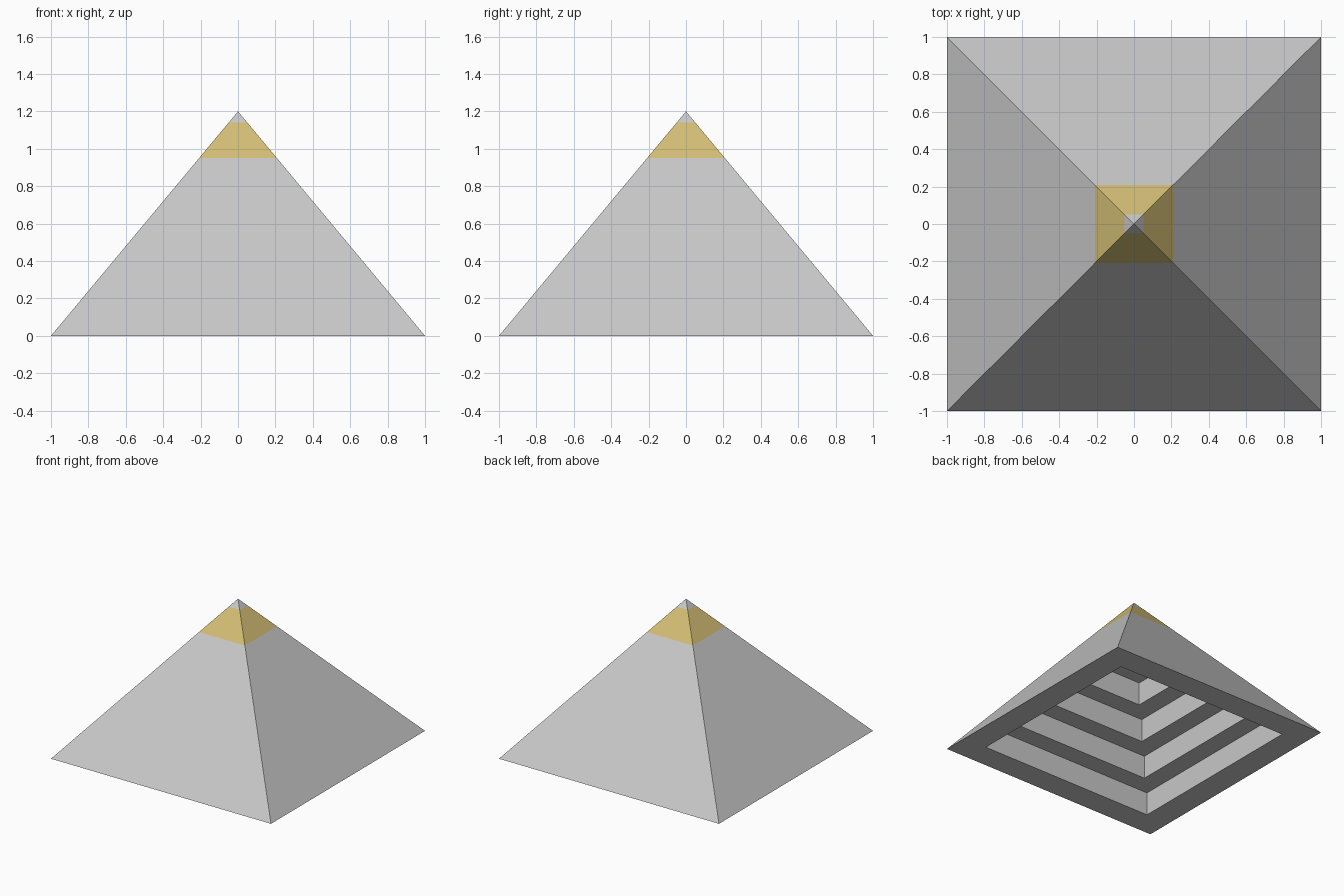
import bpy, bmesh

if "Cube" in bpy.data.objects:
    bpy.data.objects.remove(bpy.data.objects["Cube"])

HEIGHT = 1.2      # apex height; the base half-width is 1
STEP = 0.19       # height of one course
LAYERS = 5        # hollow stone courses below the gold band


def material(name, rgb):
    m = bpy.data.materials.new(name)
    m.diffuse_color = (*rgb, 1)
    m.use_nodes = True
    m.node_tree.nodes["Principled BSDF"].inputs["Base Color"].default_value = m.diffuse_color
    return m


stone = material("stone_grey", (0.58, 0.58, 0.58))
gold = material("pale_gold", (0.66, 0.52, 0.18))


def half(z):
    """Half-width of the pyramid at height z."""
    return 1 - z / HEIGHT


def square(bm, r, z):
    return [bm.verts.new((x * r, y * r, z)) for x, y in ((-1, -1), (1, -1), (1, 1), (-1, 1))]


def finish(bm, name, mat):
    bmesh.ops.recalc_face_normals(bm, faces=bm.faces)
    mesh = bpy.data.meshes.new(name)
    bm.to_mesh(mesh)
    bm.free()
    mesh.materials.append(mat)
    obj = bpy.data.objects.new(name, mesh)
    bpy.context.collection.objects.link(obj)


def course(name, z0, z1, inner, mat):
    """Square frame with sloped outside and upright inside walls."""
    bm = bmesh.new()
    rings = [square(bm, half(z0), z0), square(bm, half(z1), z1),
             square(bm, inner, z1), square(bm, inner, z0)]
    for k in range(4):
        a, b = rings[k], rings[(k + 1) % 4]
        for i in range(4):
            j = (i + 1) % 4
            bm.faces.new((a[i], a[j], b[j], b[i]))
    finish(bm, name, mat)


def solid(name, z0, z1, mat):
    """Solid slice of the pyramid; comes to a point at full height."""
    bm = bmesh.new()
    low = square(bm, half(z0), z0)
    bm.faces.new(low[::-1])
    if z1 >= HEIGHT:
        apex = bm.verts.new((0, 0, HEIGHT))
        for i in range(4):
            bm.faces.new((low[i], low[(i + 1) % 4], apex))
    else:
        top = square(bm, half(z1), z1)
        bm.faces.new(top)
        for i in range(4):
            j = (i + 1) % 4
            bm.faces.new((low[i], low[j], top[j], top[i]))
    finish(bm, name, mat)


# Hollow courses, stepped on the inside with a constant wall thickness
wall = half(LAYERS * STEP)
for n in range(LAYERS):
    z = n * STEP
    course(f"stone_course_{n + 1}", z, z + STEP, half(z) - wall, stone)

# Gold band and grey tip
band = LAYERS * STEP
solid("gold_band", band, band + STEP, gold)
solid("tip", band + STEP, HEIGHT, stone)
